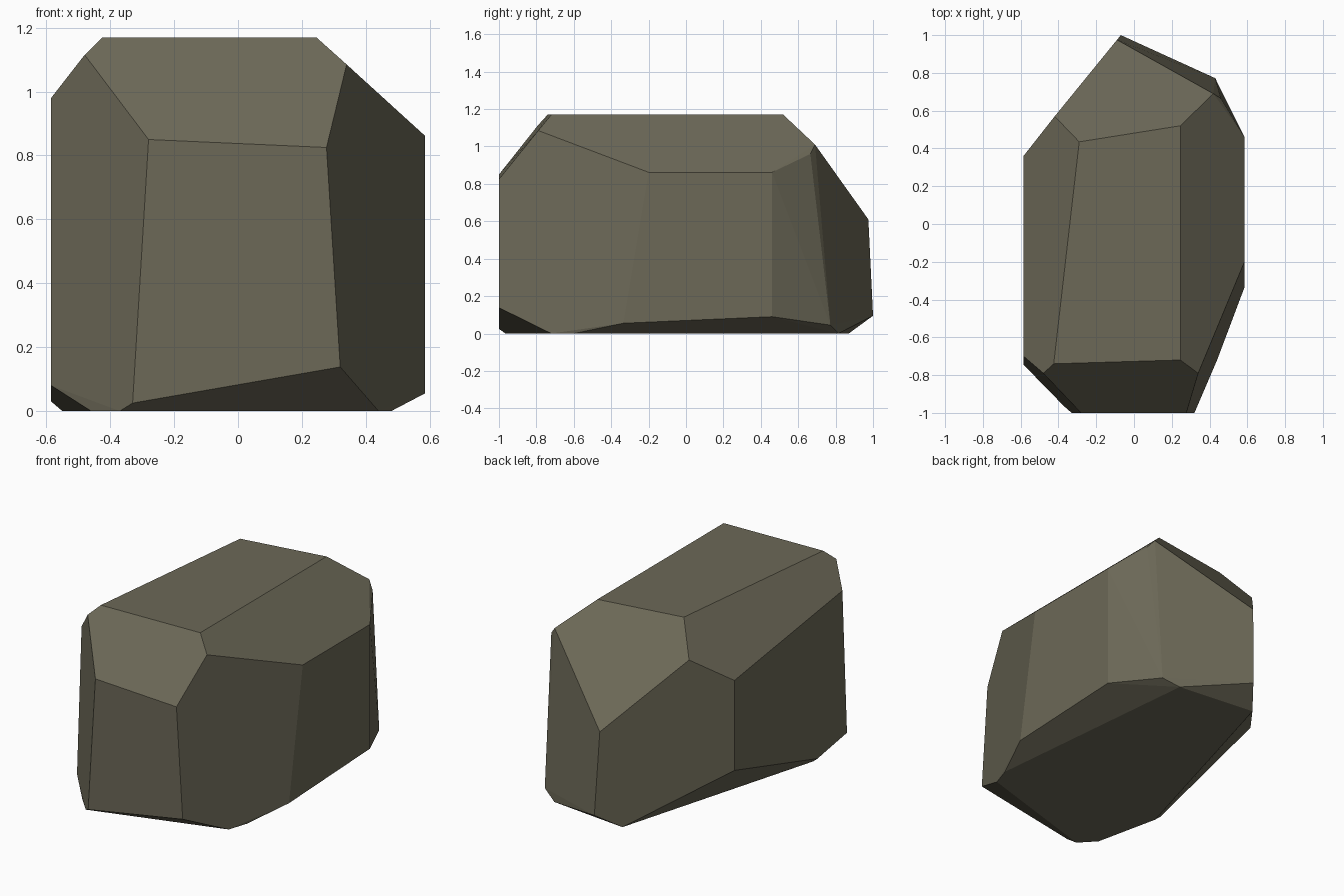
import bpy, bmesh, math

# Corner points of the faceted boulder, grouped by level
top = [(-0.425, -0.74, 1.17), (0.245, -0.72, 1.17), (0.245, 0.52, 1.17), (-0.29, 0.435, 1.17)]
shoulder = [(-0.48, -0.79, 1.115), (-0.585, -0.70, 0.98), (-0.28, -1.0, 0.85), (0.277, -1.0, 0.825),
            (0.34, -0.79, 1.085), (0.585, -0.2, 0.862), (0.585, 0.46, 0.862), (0.46, 0.665, 0.96),
            (0.42, 0.69, 1.01), (-0.09, 0.975, 0.61), (-0.42, 0.57, 0.99), (-0.585, 0.36, 0.827)]
skirt = [(-0.33, -1.0, 0.025), (0.32, -1.0, 0.138), (0.585, -0.335, 0.055), (0.585, 0.46, 0.09),
         (0.43, 0.772, 0.045), (-0.07, 1.0, 0.095), (-0.585, 0.36, 0.268), (-0.585, -0.456, 0.03),
         (-0.585, -0.745, 0.08)]
base = [(-0.37, -0.965, 0), (0.44, -0.72, 0), (0.48, -0.60, 0), (0.335, 0.815, 0),
        (-0.172, 0.87, 0), (-0.55, -0.465, 0), (-0.46, -0.87, 0)]

# Wrap the corners in a convex shell and merge triangles into flat facets
bm = bmesh.new()
for p in top + shoulder + skirt + base:
    bm.verts.new(p)
hull = bmesh.ops.convex_hull(bm, input=bm.verts[:])
loose = [v for v in bm.verts if not v.link_faces]
bmesh.ops.delete(bm, geom=loose, context='VERTS')
bmesh.ops.dissolve_limit(bm, angle_limit=math.radians(4), verts=bm.verts[:], edges=bm.edges[:])
bmesh.ops.recalc_face_normals(bm, faces=bm.faces[:])

mesh = bpy.data.meshes.new("boulder")
bm.to_mesh(mesh)
bm.free()

# Single olive-grey stone colour, flat shaded
stone = bpy.data.materials.new("olive grey stone")
stone.diffuse_color = (0.15, 0.14, 0.096, 1)
mesh.materials.append(stone)
boulder = bpy.data.objects.new("boulder", mesh)
bpy.context.collection.objects.link(boulder)
